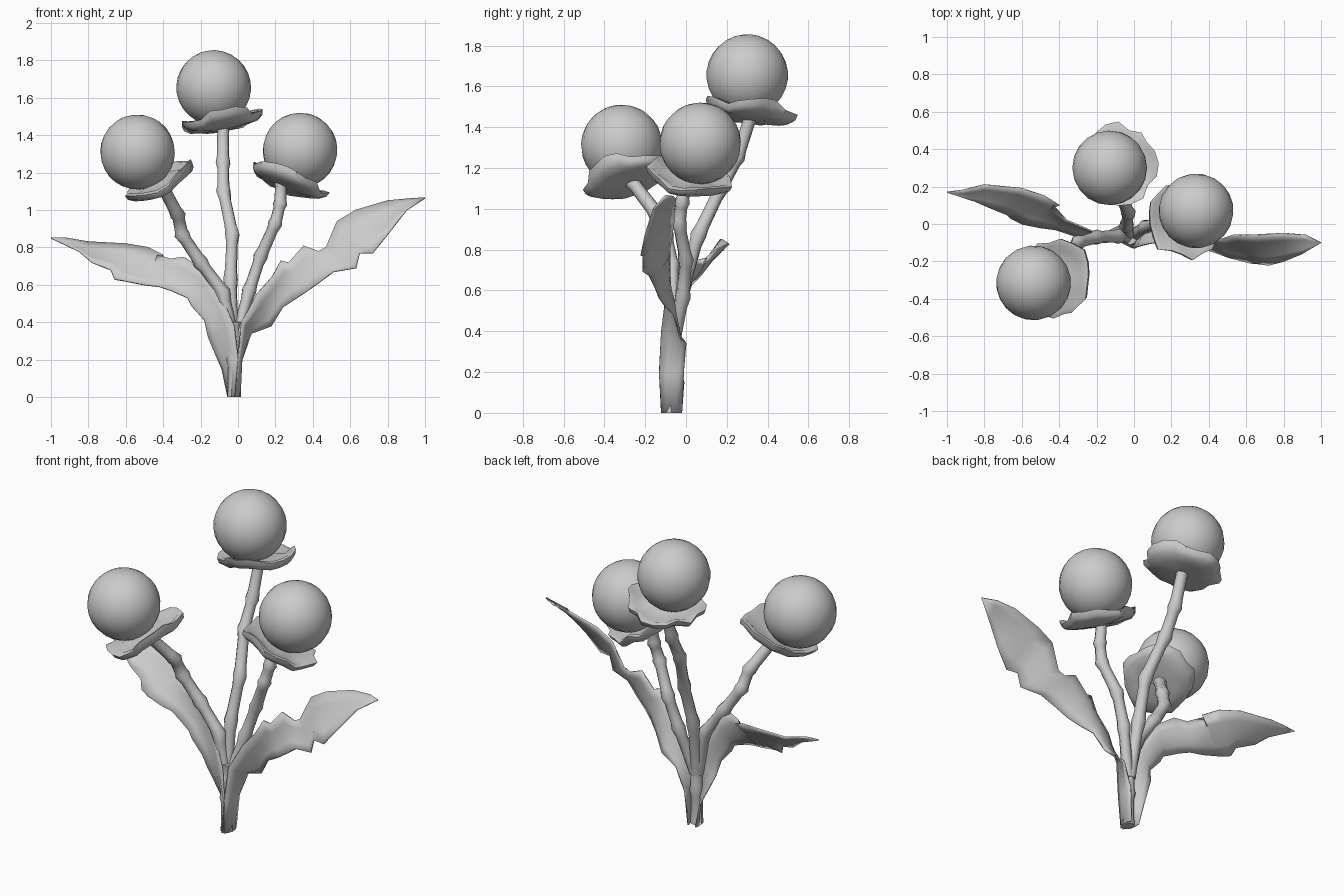
import bpy, bmesh, math, random
from mathutils import Vector

random.seed(4)
cube = bpy.data.objects.get("Cube")
if cube:
    bpy.data.objects.remove(cube, do_unlink=True)

clay = bpy.data.materials.new("light_grey")
clay.use_nodes = True
clay.diffuse_color = (0.6, 0.6, 0.6, 1)
clay.node_tree.nodes["Principled BSDF"].inputs["Base Color"].default_value = (0.6, 0.6, 0.6, 1)


def finish(obj, angle=60):
    bpy.ops.object.select_all(action="DESELECT")
    obj.select_set(True)
    bpy.context.view_layer.objects.active = obj
    bpy.ops.object.shade_smooth_by_angle(angle=math.radians(angle))


def mesh_object(name, bm, angle=60):
    bmesh.ops.recalc_face_normals(bm, faces=bm.faces)
    mesh = bpy.data.meshes.new(name)
    bm.to_mesh(mesh)
    bm.free()
    mesh.materials.append(clay)
    obj = bpy.data.objects.new(name, mesh)
    bpy.context.collection.objects.link(obj)
    finish(obj, angle)
    return obj


def bridge(bm, rows, closed):
    for a, b in zip(rows, rows[1:]):
        n = len(a)
        for i in range(n if closed else n - 1):
            j = (i + 1) % n
            bm.faces.new((a[i], a[j], b[j], b[i]))


def stem(name, joints, radius):
    """Tube with swollen joints and slimmer stretches between them."""
    path = [(Vector(joints[0]), 1.0)]
    for a, b in zip(joints, joints[1:]):
        a, b = Vector(a), Vector(b)
        path += [(a.lerp(b, 0.2), 0.95), (a.lerp(b, 0.8), 0.9), (b, 1.15)]
    curve = bpy.data.curves.new(name, "CURVE")
    curve.dimensions = "3D"
    curve.bevel_depth = radius
    curve.bevel_resolution = 2
    curve.use_fill_caps = True
    spline = curve.splines.new("POLY")
    spline.points.add(len(path) - 1)
    for p, (co, r) in zip(spline.points, path):
        p.co = (*co, 1)
        p.radius = r
    curve.materials.append(clay)
    obj = bpy.data.objects.new(name, curve)
    bpy.context.collection.objects.link(obj)
    bpy.ops.object.select_all(action="DESELECT")
    obj.select_set(True)
    bpy.context.view_layer.objects.active = obj
    bpy.ops.object.convert(target="MESH")
    finish(bpy.context.object)


def collar(name, centre, normal):
    """Shallow bowl with a thin, ragged, ruffled rim."""
    profile = [(0.03, -0.045, 0), (0.12, -0.04, 0.2), (0.18, -0.03, 0.6), (0.205, -0.008, 1),
               (0.212, 0.02, 1.1), (0.19, 0.022, 0.8), (0.15, 0.0, 0.4), (0.09, 0.01, 0.1)]
    sides = 20
    ruffle = [random.uniform(-1, 1) for _ in range(sides)]
    bm = bmesh.new()
    rows = []
    for r, z, w in profile:
        row = []
        for i in range(sides):
            t = math.tau * i / sides
            rad = r + w * 0.022 * ruffle[i]
            lift = w * (0.012 * math.sin(3 * t + ruffle[0]) + 0.016 * ruffle[i - 5])
            row.append(bm.verts.new((rad * math.cos(t), rad * math.sin(t), z + lift)))
        rows.append(row)
    bridge(bm, rows, True)
    bm.faces.new(rows[0])
    bm.faces.new(rows[-1])
    obj = mesh_object(name, bm, 50)
    obj.rotation_euler = Vector(normal).to_track_quat("Z", "Y").to_euler()
    obj.location = centre


def globe(name, centre, normal):
    bm = bmesh.new()
    bmesh.ops.create_uvsphere(bm, u_segments=20, v_segments=14, radius=0.2)
    obj = mesh_object(name, bm)
    obj.rotation_euler = Vector(normal).to_track_quat("Z", "Y").to_euler()
    obj.location = centre


def leaf(name, upper, lower, side):
    """Blade between two ragged edges, wrapped round the trunk at its root."""
    bm = bmesh.new()
    rows = []
    last = len(upper) - 1
    for k, (u, l) in enumerate(zip(upper, lower)):
        u, l = Vector(u), Vector(l)
        root = max(0, 1 - k / 4)
        bulge = Vector((side * 0.015 * root, 0, 0))
        bulge += Vector((0, 0.03, -0.02)) * (1 - root) * (1 - k / last)
        rows.append([bm.verts.new(u.lerp(l, f) + bulge * math.sin(math.pi * f))
                     for f in (0, 0.25, 0.5, 0.75, 1)])
    bridge(bm, rows, False)
    bmesh.ops.remove_doubles(bm, verts=bm.verts, dist=0.0005)
    obj = mesh_object(name, bm, 70)
    thick = obj.modifiers.new("thickness", "SOLIDIFY")
    thick.thickness = 0.008
    thick.offset = 0


# Trunk and the three jointed stems
stem("trunk", [(-0.02, -0.075, 0), (-0.02, -0.075, 0.2), (-0.022, -0.07, 0.4)], 0.036)
stem("right_stem", [(-0.025, -0.075, 0.3), (-0.08, -0.065, 0.56), (-0.2, -0.07, 0.72),
                    (-0.3, -0.1, 0.87), (-0.32, -0.14, 0.97), (-0.41, -0.27, 1.14)], 0.036)
stem("middle_stem", [(-0.025, -0.07, 0.3), (-0.04, -0.01, 0.63), (-0.03, 0.06, 0.87),
                     (-0.078, 0.17, 1.1), (-0.08, 0.25, 1.25), (-0.08, 0.32, 1.46)], 0.035)
stem("left_stem", [(-0.015, -0.07, 0.3), (0.06, -0.015, 0.57), (0.12, 0.0, 0.75),
                   (0.2, -0.035, 0.93), (0.225, -0.02, 1.03), (0.23, 0.0, 1.15)], 0.034)

# Flower heads: globe on a ruffled collar
heads = {
    "right": ((-0.537, -0.315, 1.31), (-0.41, -0.29, 1.16), (-0.5, -0.25, 1)),
    "middle": ((-0.13, 0.3, 1.655), (-0.08, 0.315, 1.475), (-0.17, 0.12, 1)),
    "left": ((0.332, 0.07, 1.32), (0.265, 0.015, 1.16), (0.42, 0.22, 1)),
}
for side, (ball, ring, normal) in heads.items():
    globe(side + "_globe", ball, normal)
    collar(side + "_collar", ring, normal)

# Ragged leaves, given as an upper and a lower edge
leaf("left_leaf",
     [(-.01, -.12, 0), (0, -.13, .2), (.02, -.12, .4), (.1, -.1, .55), (.18, -.1, .64),
      (.23, -.09, .73), (.27, -.08, .72), (.35, -.08, .81), (.43, -.08, .78), (.47, -.08, .8),
      (.53, -.06, .94), (.63, -.06, 1), (.8, -.05, 1.05), (.92, -.06, 1.06), (1, -.1, 1.065)],
     [(0, -.02, 0), (.015, -.01, .2), (.07, 0, .34), (.18, -.03, .38), (.24, -.06, .48),
      (.3, -.1, .52), (.36, -.13, .56), (.43, -.15, .61), (.51, -.18, .67), (.63, -.21, .69),
      (.65, -.21, .77), (.72, -.22, .77), (.8, -.2, .87), (.9, -.16, 1), (1, -.1, 1.065)], 1)
leaf("right_leaf",
     [(-.02, -.12, 0), (0, -.13, .2), (-.02, -.12, .38), (-.08, -.09, .52), (-.13, -.07, .6),
      (-.2, -.05, .69), (-.29, -.01, .75), (-.36, .02, .74), (-.43, .1, .76), (-.4, .1, .76),
      (-.48, .15, .8), (-.6, .19, .82), (-.8, .21, .83), (-.92, .18, .85), (-1, .17, .85)],
     [(-.05, -.02, 0), (-.085, -.01, .15), (-.16, -.05, .32), (-.18, -.08, .41), (-.25, -.08, .49),
      (-.27, -.08, .53), (-.36, -.05, .57), (-.42, -.03, .59), (-.5, -.02, .6), (-.6, 0, .62),
      (-.66, .03, .63), (-.68, .05, .68), (-.78, .09, .72), (-.85, .12, .78), (-1, .17, .85)], -1)
